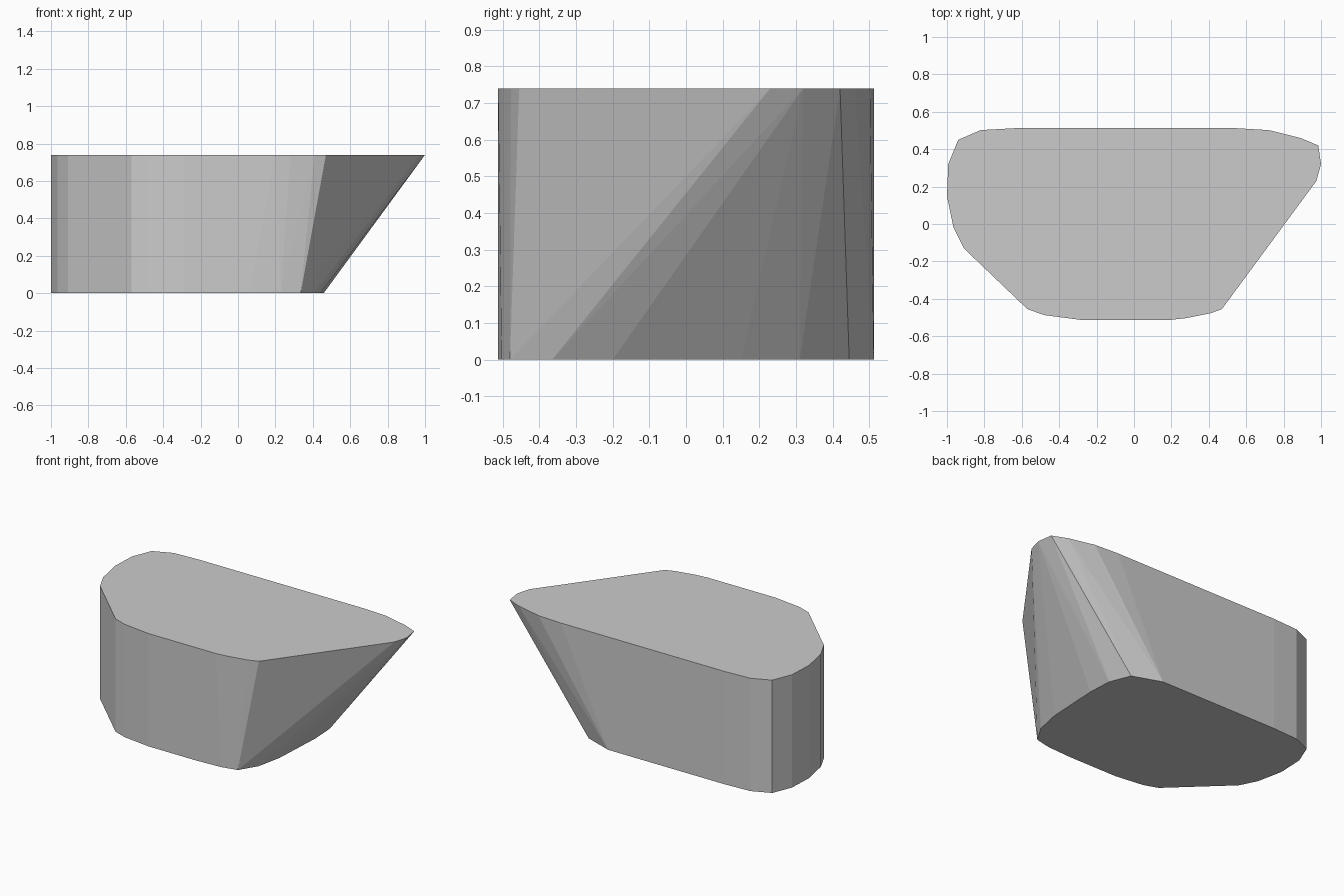
import bpy
import bmesh
import math

if "Cube" in bpy.data.objects:
    bpy.data.objects.remove(bpy.data.objects["Cube"])

HEIGHT = 0.74

# rounded left end, shared by the top and bottom outlines
left_end = [(-0.29, -0.512), (-0.48, -0.487), (-0.57, -0.455), (-0.91, -0.13),
            (-0.965, -0.02), (-1.0, 0.15), (-0.993, 0.32), (-0.94, 0.45),
            (-0.82, 0.502), (-0.64, 0.512)]

# long overhanging right end at the top
top_end = [(0.55, 0.512), (0.72, 0.502), (0.89, 0.46), (0.985, 0.42),
           (1.0, 0.32), (0.975, 0.23), (0.47, -0.455), (0.41, -0.477),
           (0.28, -0.503), (0.2, -0.512)]

# short right end at the base
base_end = [(0.207, 0.512), (0.395, 0.445), (0.449, 0.31), (0.458, 0.15),
            (0.44, -0.2), (0.405, -0.365), (0.335, -0.48), (0.23, -0.503),
            (0.06, -0.512)]

# body: the hull stretched between both outlines
bm = bmesh.new()
for outline, z in ((left_end + top_end, HEIGHT), (left_end + base_end, 0.0)):
    for x, y in outline:
        bm.verts.new((x, y, z))
hull = bmesh.ops.convex_hull(bm, input=bm.verts[:])
loose = [v for v in bm.verts if not v.link_faces]
bmesh.ops.delete(bm, geom=loose, context='VERTS')

# merge the flat caps and flat walls back into single faces
bmesh.ops.dissolve_limit(bm, angle_limit=math.radians(0.3),
                         verts=bm.verts[:], edges=bm.edges[:])
bmesh.ops.recalc_face_normals(bm, faces=bm.faces[:])

mesh = bpy.data.meshes.new("slanted_block")
bm.to_mesh(mesh)
bm.free()
block = bpy.data.objects.new("slanted_block", mesh)
bpy.context.collection.objects.link(block)

# plain grey
grey = bpy.data.materials.new("light grey")
grey.diffuse_color = (0.6, 0.6, 0.6, 1.0)
grey.use_nodes = True
grey.node_tree.nodes["Principled BSDF"].inputs["Base Color"].default_value = grey.diffuse_color
mesh.materials.append(grey)
